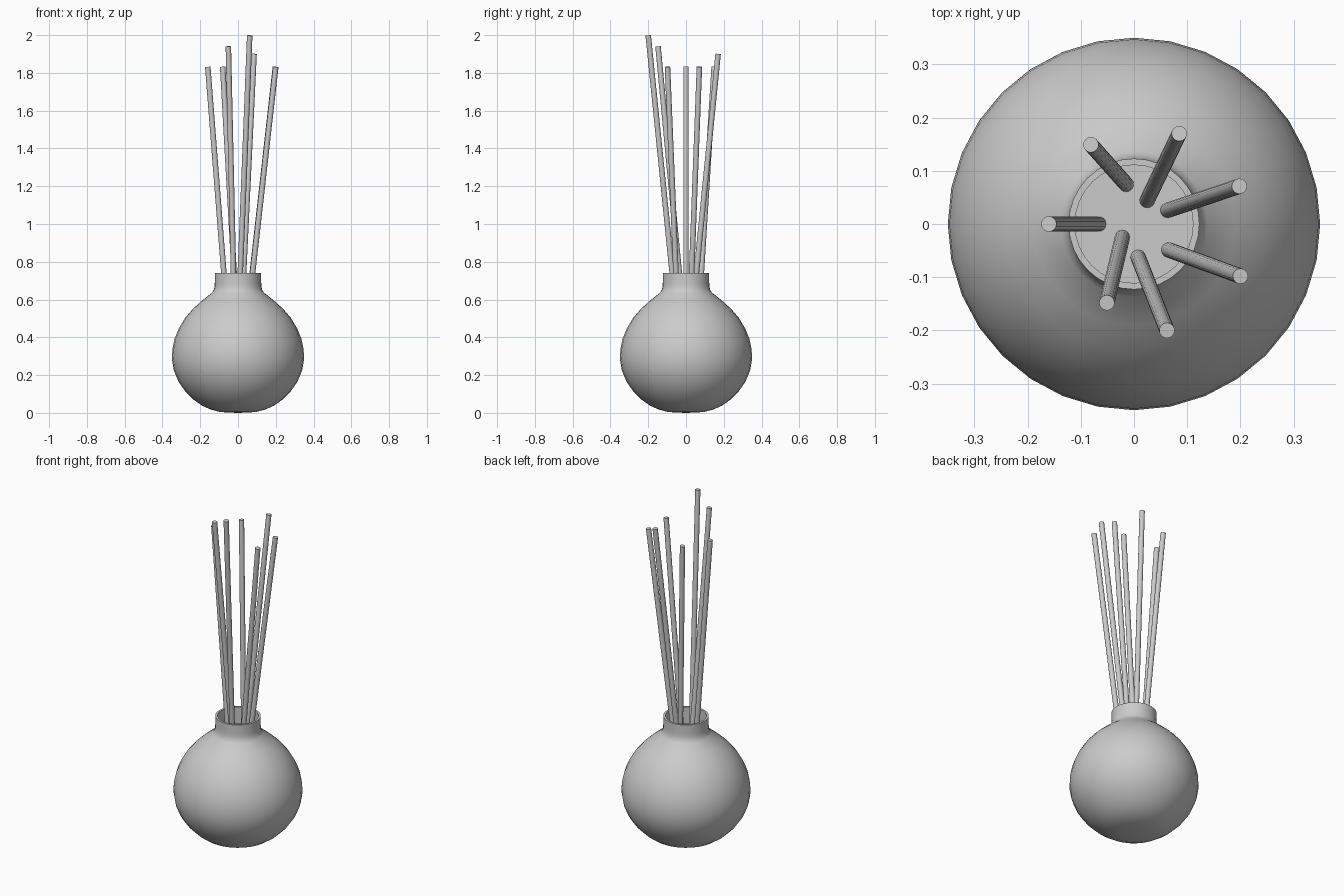
import bpy, bmesh, math
from mathutils import Vector

if "Cube" in bpy.data.objects:
    bpy.data.objects.remove(bpy.data.objects["Cube"])


def finish(name, bm, angle):
    bmesh.ops.recalc_face_normals(bm, faces=bm.faces)
    me = bpy.data.meshes.new(name)
    bm.to_mesh(me)
    bm.free()
    ob = bpy.data.objects.new(name, me)
    bpy.context.collection.objects.link(ob)
    bpy.ops.object.select_all(action='DESELECT')
    ob.select_set(True)
    bpy.context.view_layer.objects.active = ob
    bpy.ops.object.shade_smooth_by_angle(angle=math.radians(angle))
    return ob


def lathe(name, profile, steps=32):
    bm = bmesh.new()
    vs = [bm.verts.new((r, 0, z)) for r, z in profile]
    es = [bm.edges.new(p) for p in zip(vs, vs[1:])]
    bmesh.ops.spin(bm, geom=vs + es, cent=(0, 0, 0), axis=(0, 0, 1),
                   angle=2 * math.pi, steps=steps)
    bmesh.ops.remove_doubles(bm, verts=bm.verts, dist=0.0005)
    return finish(name, bm, 35)


def rod(name, bottom, top, radius):
    a, b = Vector(bottom), Vector(top)
    d = b - a
    bm = bmesh.new()
    bmesh.ops.create_cone(bm, cap_ends=True, segments=16, radius1=radius,
                          radius2=radius, depth=d.length)
    ob = finish(name, bm, 35)
    ob.location = (a + b) / 2
    ob.rotation_mode = 'QUATERNION'
    ob.rotation_quaternion = Vector((0, 0, 1)).rotation_difference(d)
    return ob


# Round vase body with collar and recessed mouth
lathe("vase", [
    (0, 0), (0.06, 0.002), (0.10, 0.006), (0.145, 0.018), (0.19, 0.038),
    (0.235, 0.07), (0.28, 0.115), (0.315, 0.165), (0.34, 0.225), (0.35, 0.285),
    (0.347, 0.34), (0.335, 0.395), (0.312, 0.45), (0.28, 0.503),
    (0.24, 0.55), (0.19, 0.595), (0.137, 0.637),
    (0.128, 0.652), (0.124, 0.668), (0.123, 0.69), (0.123, 0.74),
    (0.111, 0.74), (0.111, 0.64), (0, 0.64)])

# Reeds: (x, y) at the mouth floor, then tip position
FLOOR = 0.64
reeds = [
    ((0.025, 0.045), (0.085, 0.17, 1.90)),
    ((0.064, 0.026), (0.198, 0.071, 1.832)),
    ((0.066, -0.049), (0.20, -0.098, 1.832)),
    ((0.008, -0.063), (0.062, -0.20, 1.998)),
    ((-0.022, -0.026), (-0.051, -0.148, 1.94)),
    ((-0.067, 0.0), (-0.16, 0.0, 1.832)),
    ((-0.015, 0.075), (-0.081, 0.149, 1.832)),
]
for i, ((x, y), tip) in enumerate(reeds):
    foot, tip = Vector((x, y, FLOOR)), Vector(tip)
    foot -= (tip - foot) * 0.03  # sink the foot slightly below the floor
    rod(f"reed_{i + 1}", foot, tip, 0.0145)
